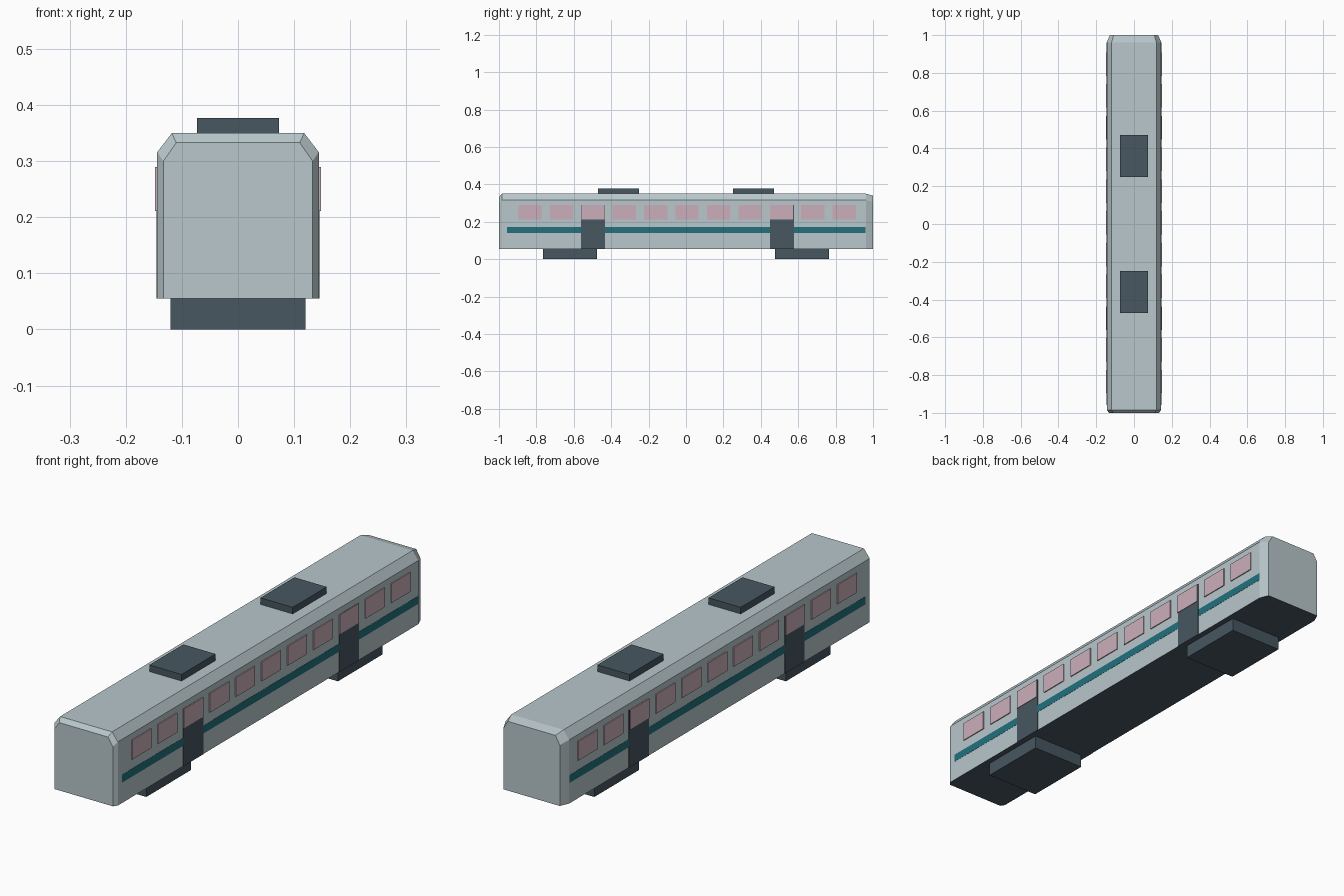
import bpy, bmesh

if "Cube" in bpy.data.objects:
    bpy.data.objects.remove(bpy.data.objects["Cube"])


def material(name, rgb):
    m = bpy.data.materials.new(name)
    m.use_nodes = True
    m.diffuse_color = (*rgb, 1)
    m.node_tree.nodes["Principled BSDF"].inputs["Base Color"].default_value = (*rgb, 1)
    return m


SILVER = material("silver body", (0.48, 0.57, 0.60))
DARK = material("dark slate", (0.063, 0.095, 0.117))
PINK = material("pink glass", (0.60, 0.43, 0.49))
TEAL = material("teal stripe", (0.015, 0.165, 0.205))


def finish(bm, name, *mats):
    bmesh.ops.recalc_face_normals(bm, faces=bm.faces)
    mesh = bpy.data.meshes.new(name)
    for m in mats:
        mesh.materials.append(m)
    bm.normal_update()
    if len(mats) > 1:  # downward faces take the second material
        for f in bm.faces:
            f.material_index = int(f.normal.z < -0.9)
    bm.to_mesh(mesh)
    bm.free()
    obj = bpy.data.objects.new(name, mesh)
    bpy.context.scene.collection.objects.link(obj)
    return obj


def box(name, mat, x, y, z):
    """Box spanning the (low, high) pairs x, y and z."""
    bm = bmesh.new()
    bmesh.ops.create_cube(bm, size=1)
    for v in bm.verts:
        v.co = [s[0] if c < 0 else s[1] for c, s in zip(v.co, (x, y, z))]
    return finish(bm, name, mat)


# Car body: a chamfered profile lofted along y, with narrowed ends
SIDE, FLOOR = 0.144, 0.055


def ring(bm, y, side, shoulder, roof_half, roof):
    half = [(side, FLOOR), (side, shoulder), (roof_half, roof)]
    points = half + [(-x, z) for x, z in reversed(half)]
    return [bm.verts.new((x, y, z)) for x, z in points]


bm = bmesh.new()
full = (SIDE, 0.316, 0.118, 0.35)
rings = [ring(bm, -1, 0.133, 0.30, 0.11, 0.333), ring(bm, -0.984, *full),
         ring(bm, 0.962, *full), ring(bm, 1, 0.128, 0.305, 0.108, 0.339)]
for a, b in zip(rings, rings[1:]):
    for i in range(len(a)):
        j = (i + 1) % len(a)
        bm.faces.new((a[i], a[j], b[j], b[i]))
bm.faces.new(rings[0])
bm.faces.new(rings[-1])
finish(bm, "car_body", SILVER, DARK)

# Bogies below and equipment boxes on the roof
for end, s in (("front", -1), ("back", 1)):
    box(end + "_bogie", DARK, (-0.12, 0.12), sorted((s * 0.476, s * 0.765)), (0, FLOOR))
    box(end + "_roof_unit", DARK, (-0.073, 0.073), sorted((s * 0.25, s * 0.47)), (0.35, 0.377))

# Stripe, doors and windows on both sides, each layer slightly prouder
for side, s in (("left", 1), ("right", -1)):
    def plate(name, mat, depth, y, z):
        box(side + "_" + name, mat, sorted((s * (SIDE - 0.001), s * (SIDE + depth))), y, z)

    plate("stripe", TEAL, 0.0008, (-0.957, 0.961), (0.139, 0.171))
    for name, y in (("front_door", -0.497), ("back_door", 0.513)):
        plate(name, DARK, 0.0016, (y - 0.064, y + 0.064), (FLOOR, 0.29))
    for i in range(11):
        y = -0.834 + 0.168 * i
        plate(f"window_{i + 1}", PINK, 0.004, (y - 0.062, y + 0.062), (0.211, 0.29))
